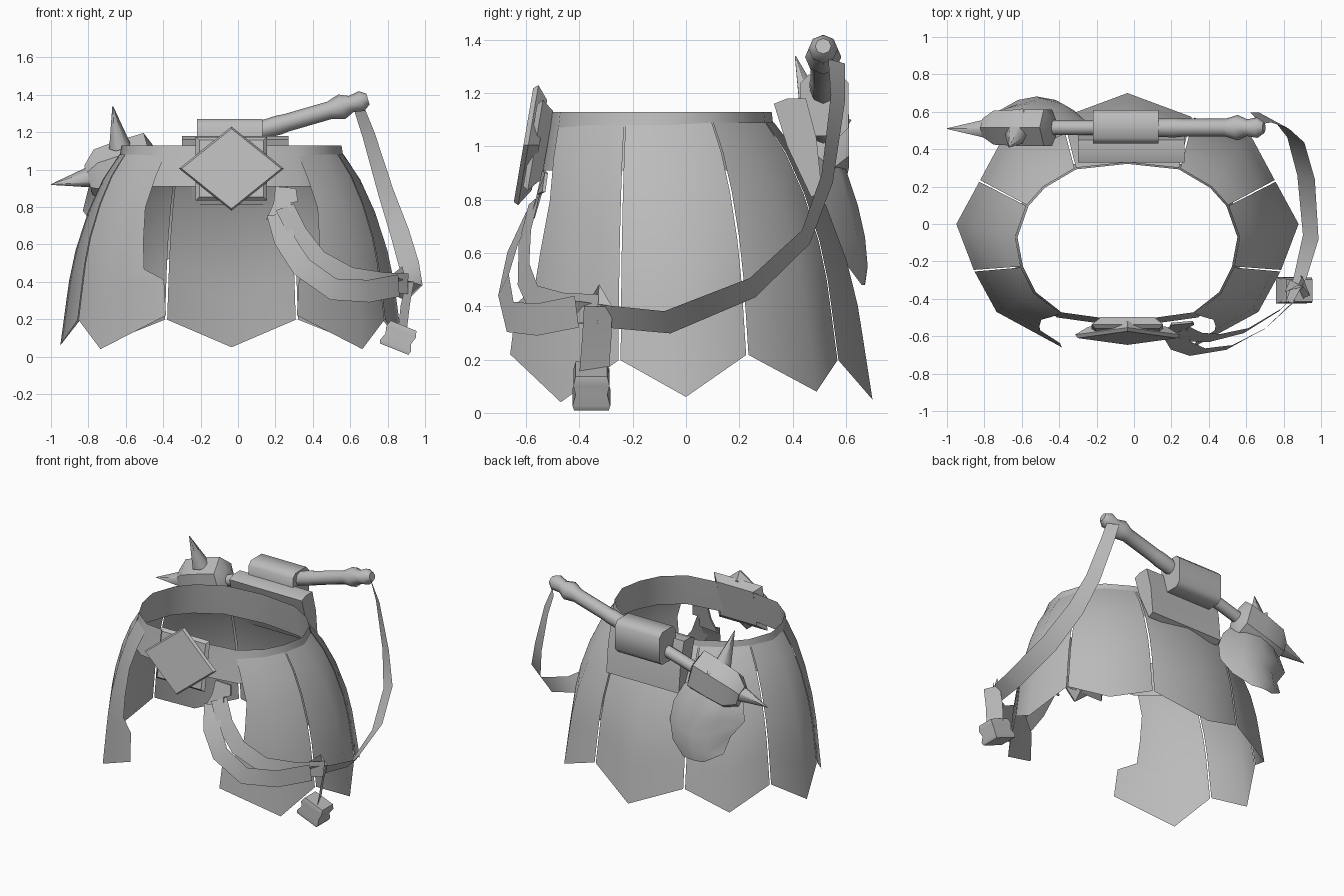
import bpy, bmesh, math
from mathutils import Vector

if "Cube" in bpy.data.objects:
    bpy.data.objects.remove(bpy.data.objects["Cube"])

CX = -0.035  # mirror plane of the skirt
grey = bpy.data.materials.new("grey_metal")
grey.diffuse_color = (0.5, 0.5, 0.5, 1)
grey.use_nodes = True
grey.node_tree.nodes["Principled BSDF"].inputs["Base Color"].default_value = grey.diffuse_color


def make(name, verts, faces, angle=50):
    me = bpy.data.meshes.new(name)
    me.from_pydata([tuple(v) for v in verts], [], faces)
    bm = bmesh.new()
    bm.from_mesh(me)
    bmesh.ops.recalc_face_normals(bm, faces=bm.faces)
    bm.to_mesh(me)
    bm.free()
    me.materials.append(grey)
    ob = bpy.data.objects.new(name, me)
    bpy.context.collection.objects.link(ob)
    bpy.ops.object.select_all(action='DESELECT')
    ob.select_set(True)
    bpy.context.view_layer.objects.active = ob
    bpy.ops.object.shade_smooth_by_angle(angle=math.radians(angle))
    return ob


def grid(name, rows, closed=False, angle=50, caps=False):
    n = len(rows[0])
    verts = [v for r in rows for v in r]
    faces = [(i * n + j, i * n + (j + 1) % n, (i + 1) * n + (j + 1) % n, (i + 1) * n + j)
             for i in range(len(rows) - 1) for j in range(n if closed else n - 1)]
    if caps:
        faces += [tuple(range(n)), tuple(range(len(verts) - n, len(verts)))]
    return make(name, verts, faces, angle)


def lathe(name, prof, origin, axis, n=8, flat=1.0, turn=0.0, angle=50):
    """prof: (distance along axis, radius); flat squashes the y direction"""
    d = Vector(axis).normalized()
    a = d.cross(Vector((0, 1, 0))).normalized() if abs(d.y) < 0.9 else Vector((1, 0, 0))
    b = d.cross(a)
    rows = []
    for t, r in prof:
        w = [2 * math.pi * k / n + turn for k in range(n)]
        rows.append([Vector(origin) + d * t + a * r * math.cos(q) + b * r * flat * math.sin(q) for q in w])
    return grid(name, rows, True, angle, True)


def spike(name, base, tip, r, n=6):
    d = Vector(tip) - Vector(base)
    return lathe(name, [(0, r), (d.length, 0.002)], base, d, n, 1, 0, 65)


def extrude(name, loop, offset, angle=50):
    a = [Vector(p) for p in loop]
    return grid(name, [a, [p + Vector(offset) for p in a]], True, angle, True)


def ribbon(name, pts, width, tilts=None):
    """tilt leans the upper edge of the band outwards"""
    p = [Vector(q) for q in pts]
    rows = []
    for i, q in enumerate(p):
        t = p[min(i + 1, len(p) - 1)] - p[max(i - 1, 0)]
        r = Vector((q.x, q.y, 0)).normalized()
        w = (t.cross(r).normalized() + r * (tilts[i] if tilts else 0)) * width / 2
        rows.append([q - w, q + w])
    return grid(name, rows)


# Skirt panels: edge, middle and edge, flaring out to a pointed hem
S = [0, 0.13, 0.3, 0.5, 0.66, 0.77, 1]
FLARE = [0, 0.28, 0.53, 0.74, 0.85, 0.9, 1]
NOTCH = [0, 0.25, 0.42, 0.4, 0.36, 0.03, 0]


def panel(name, top, bot, side=1, notch=False):
    rows = []
    for k, s in enumerate(S):
        row = [Vector(a).lerp(Vector(b), FLARE[k]) for a, b in zip(top, bot)]
        for j, v in enumerate(row):
            v.z = top[j][2] + (bot[j][2] - top[j][2]) * s
        mid = row[1]
        row[0] = row[0].lerp(mid, 0.018)
        row[2] = row[2].lerp(mid, NOTCH[k] if notch else 0.018)
        for v in row:
            v.x = CX + side * v.x
        rows.append(row)
    grid(name, rows)


# Waist and hem corners measured from the mirror plane
T = [(0, 0.33, 1.09), (0.28, 0.30, 1.09), (0.45, 0.20, 1.09), (0.54, 0.10, 1.09),
     (0.60, -0.07, 1.08), (0.57, -0.23, 1.08), (0.50, -0.37, 1.08), (0.36, -0.48, 1.07)]
B = [(0, 0.70, 0.05), (0.35, 0.57, 0.20), (0.65, 0.49, 0.08), (0.79, 0.23, 0.22),
     (0.915, 0, 0.06), (0.82, -0.25, 0.20), (0.70, -0.47, 0.04), (0.35, -0.66, 0.22)]


def flip(p):
    return (-p[0], p[1], p[2])


panel("back_panel", [flip(T[1]), T[0], T[1]], [flip(B[1]), B[0], B[1]])
for side, word in ((1, "right"), (-1, "left")):
    panel(word + "_rear_panel", T[1:4], B[1:4], side)
    panel(word + "_side_panel", T[3:6], B[3:6], side)
    panel(word + "_front_panel", T[5:8], B[5:8], side, True)

# Waistband just inside the panels
ring = T + [(0, -0.53, 1.07)] + [flip(p) for p in T[:0:-1]]
rows = []
for z, s in ((1.13, 0.98), (1.06, 1.0), (0.91, 1.05)):
    rows.append([(CX + p[0] * s, -0.09 + (p[1] + 0.09) * s, z) for p in ring])
grid("waistband", rows, closed=True)


# Star buckle: a square plate behind a diamond plate, leaning forward at the foot
def buckle(name, half, turn, y, depth, front, back):
    rows = []
    for dy, s in ((0, front), (depth * 0.3, 1), (depth, back)):
        row = []
        for k in range(4):
            a = turn + k * math.pi / 2
            z = half[1] * s * math.sin(a)
            row.append((CX + half[0] * s * math.cos(a), y + dy + z * 0.17, 1.005 + z))
        rows.append(row)
    grid(name, rows, True, 5, True)


buckle("buckle_diamond", (0.28, 0.225), 0, -0.61, 0.06, 0.95, 0.75)
buckle("buckle_square", (0.27, 0.24), math.pi / 4, -0.585, 0.065, 0.9, 0.75)

# Padded pouch on the back of the waist
pouch = [(0.33, 1.16), (0.38, 1.18), (0.45, 1.18), (0.49, 1.03), (0.51, 0.83), (0.47, 0.81), (0.38, 1.0)]
extrude("back_pouch", [(-0.30, y, z) for y, z in pouch], (0.57, 0, 0))

# Sleeve that carries the club
sleeve = [(0.43, 1.07), (0.46, 1.04), (0.58, 1.04), (0.61, 1.07), (0.61, 1.24), (0.58, 1.27), (0.46, 1.27), (0.43, 1.24)]
extrude("club_sleeve", [(-0.22, y, z) for y, z in sleeve], (0.35, 0, 0))

# Spiked club lying across the back
AX = (1, 0, 0.29)
K = math.sqrt(1 + 0.29 ** 2)
O = (0, 0.515, 1.175)
lathe("club_handle", [(x * K, r) for x, r in (
    (-0.50, 0.04), (-0.1, 0.04), (0.13, 0.05), (0.22, 0.052), (0.26, 0.048), (0.49, 0.048),
    (0.555, 0.068), (0.605, 0.045), (0.66, 0.055), (0.695, 0.03))], O, AX, 8)
lathe("club_head", [(x * K, r) for x, r in (
    (-0.43, 0.08), (-0.46, 0.16), (-0.60, 0.16), (-0.73, 0.15), (-0.80, 0.08))], O, AX, 6, 0.7, 0, 35)
spike("upper_spike", (-0.63, 0.48, 1.12), (-0.67, 0.41, 1.34), 0.06)
spike("end_spike", (-0.74, 0.51, 0.97), (-1.0, 0.51, 0.92), 0.07)
spike("rear_spike", (-0.60, 0.53, 1.06), (-0.60, 0.62, 1.10), 0.07)

# Curved guard hanging below the club head: (z, left x, right x, y, curl)
rows = []
for z, x0, x1, y, c in ((1.02, -0.74, -0.45, 0.55, 0.42), (0.90, -0.80, -0.33, 0.605, 0.42),
                        (0.78, -0.83, -0.27, 0.645, 0.48), (0.66, -0.74, -0.26, 0.672, 0.48),
                        (0.55, -0.72, -0.32, 0.682, 0.3), (0.48, -0.60, -0.44, 0.672, 0.05)):
    rows.append([(x0 + (x1 - x0) * u, y - c * (u - 0.5) ** 2, z) for u in (0, 0.25, 0.5, 0.75, 1)])
grid("hanging_guard", rows)

# Long strap from the club grip round the right hip, twisting as it falls
ribbon("hip_strap", [(0.65, 0.565, 1.32), (0.70, 0.57, 1.18), (0.79, 0.53, 0.88), (0.865, 0.45, 0.66),
                     (0.92, 0.25, 0.47), (0.945, -0.07, 0.34), (0.89, -0.28, 0.36), (0.83, -0.42, 0.38)],
       0.085, [0, 0.2, 0.5, 0.8, 1, 1, 0.8, 0.4])
# Two draped straps at the front right
ribbon("upper_drape", [(0.25, -0.57, 0.80), (0.32, -0.605, 0.66), (0.43, -0.61, 0.52), (0.60, -0.57, 0.425),
                       (0.78, -0.46, 0.395), (0.91, -0.33, 0.39)], 0.11)
ribbon("lower_drape", [(0.21, -0.58, 0.76), (0.25, -0.65, 0.62), (0.34, -0.685, 0.48), (0.51, -0.66, 0.36),
                       (0.70, -0.56, 0.35), (0.86, -0.41, 0.38)], 0.12)
# Tab joining the drapes to the waistband
extrude("strap_tab", [(0.20, -0.54, 0.91), (0.31, -0.53, 0.90), (0.32, -0.54, 0.83), (0.28, -0.56, 0.82),
                      (0.29, -0.58, 0.74), (0.15, -0.58, 0.73), (0.19, -0.56, 0.82)], (0, 0.012, 0))

# Hanging strap end with its weight
ribbon("strap_end", [(0.82, -0.33, 0.40), (0.89, -0.33, 0.44), (0.92, -0.33, 0.40), (0.895, -0.335, 0.28),
                     (0.88, -0.345, 0.15)], 0.085, [0, 0.3, 0.9, 1, 1])
lathe("strap_weight", [(0, 0.105), (0.035, 0.12), (0.075, 0.105), (0.115, 0.125), (0.135, 0.115)],
      (0.885, -0.355, 0.165), (-0.4, 0, -1), 4, 0.8, math.pi / 4)
